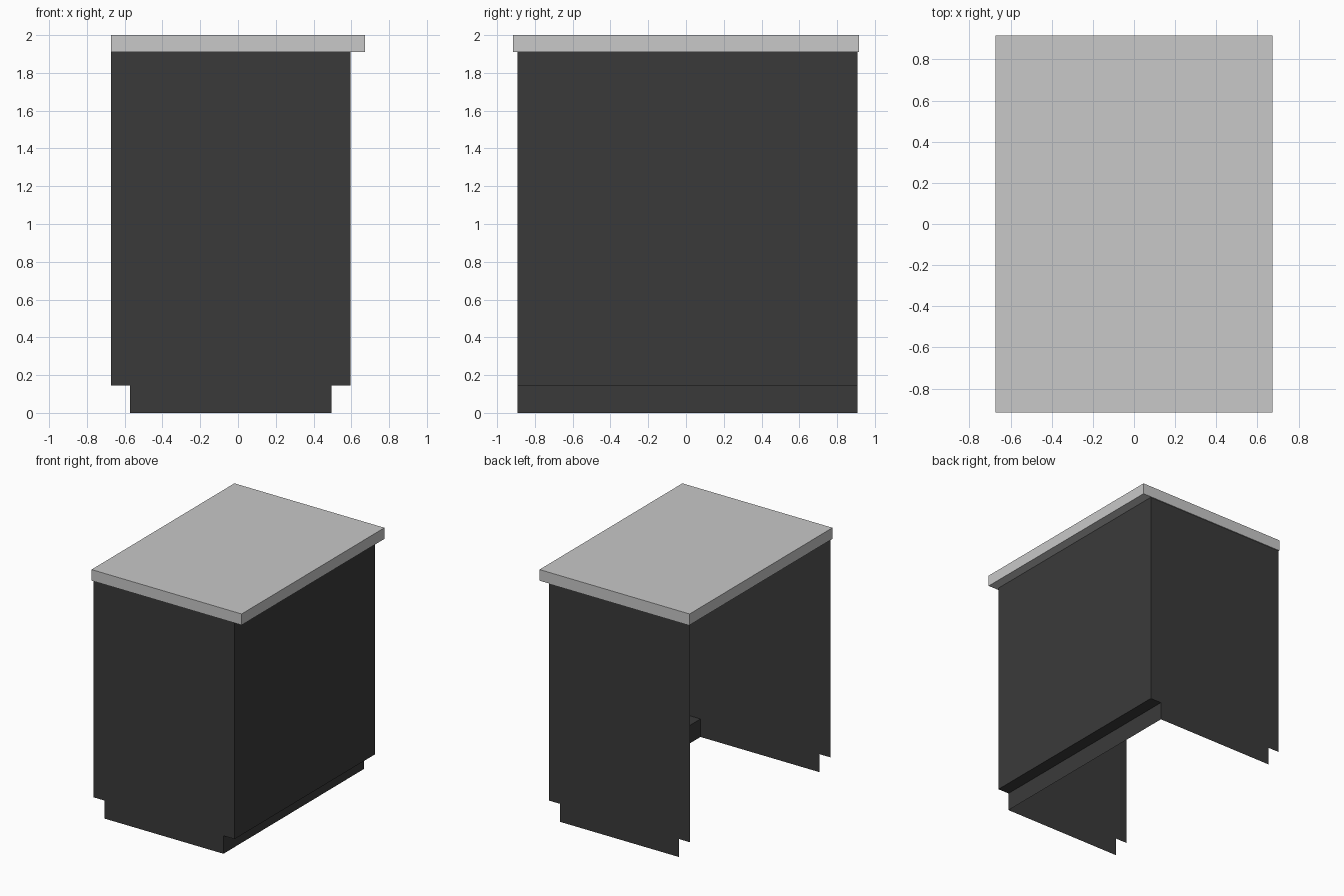
import bpy, bmesh

if "Cube" in bpy.data.objects:
    bpy.data.objects.remove(bpy.data.objects["Cube"])


def material(name, rgb):
    mat = bpy.data.materials.new(name)
    mat.diffuse_color = (*rgb, 1.0)
    mat.use_nodes = True
    mat.node_tree.nodes["Principled BSDF"].inputs["Base Color"].default_value = mat.diffuse_color
    return mat


def build(name, bm, mat):
    mesh = bpy.data.meshes.new(name)
    bm.to_mesh(mesh)
    bm.free()
    mesh.materials.append(mat)
    obj = bpy.data.objects.new(name, mesh)
    bpy.context.collection.objects.link(obj)
    return obj


light = material("light grey worktop", (0.578, 0.578, 0.578))
dark = material("charcoal cabinet", (0.042, 0.042, 0.042))

# Main dimensions
TOP_X, TOP_Y, TOP_Z0, TOP_Z1 = 0.673, 0.915, 1.91, 2.0
X0, X1 = -0.673, 0.595          # open side, closed side
Y0, Y1 = -0.893, 0.908          # end panels
TOE_Z, TOE_IN = 0.146, 0.10     # toe recess

# Worktop slab
bm = bmesh.new()
bmesh.ops.create_cube(bm, size=1.0)
for v in bm.verts:
    v.co.x *= 2 * TOP_X
    v.co.y *= 2 * TOP_Y
    v.co.z = TOP_Z1 if v.co.z > 0 else TOP_Z0
build("worktop", bm, light)

# Sheet end panels, notched for the toe recess on both edges
outline = [(X0 + TOE_IN, 0), (X1 - TOE_IN, 0), (X1 - TOE_IN, TOE_Z), (X1, TOE_Z),
           (X1, TOP_Z0), (X0, TOP_Z0), (X0, TOE_Z), (X0 + TOE_IN, TOE_Z)]
for name, y, pts in (("front_end_panel", Y0, outline),
                     ("back_end_panel", Y1, outline[::-1])):
    bm = bmesh.new()
    bm.faces.new([bm.verts.new((x, y, z)) for x, z in pts])
    build(name, bm, dark)

# Long side sheet: wall, recess ledge and toe kick; the opposite side is open
profile = [(X1 - TOE_IN, 0), (X1 - TOE_IN, TOE_Z), (X1, TOE_Z), (X1, TOP_Z0)]
bm = bmesh.new()
near = [bm.verts.new((x, Y0, z)) for x, z in profile]
far = [bm.verts.new((x, Y1, z)) for x, z in profile]
for i in range(len(profile) - 1):
    bm.faces.new((near[i], far[i], far[i + 1], near[i + 1]))
build("long_side_panel", bm, dark)
